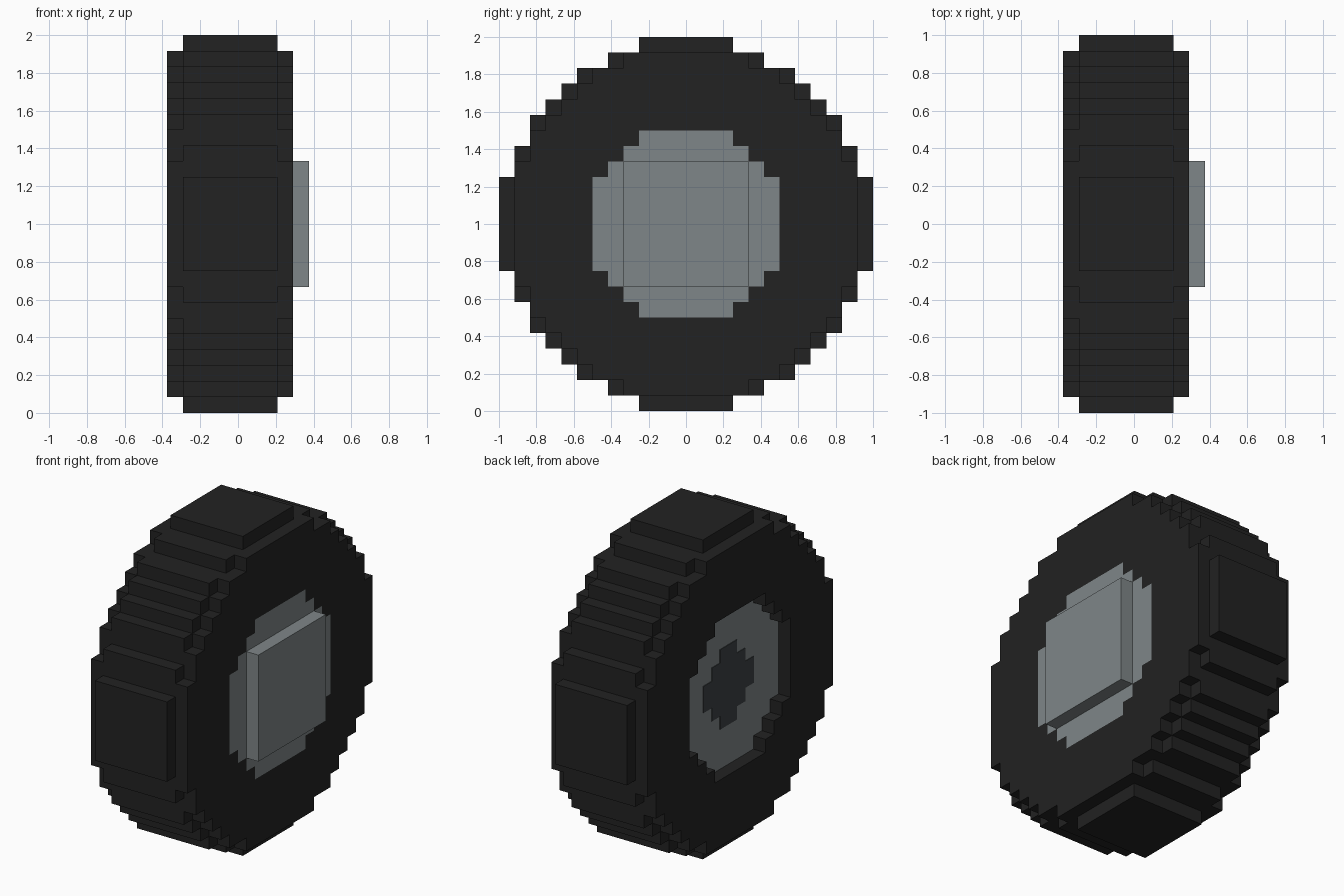
import bpy
import bmesh

cube = bpy.data.objects.get("Cube")
if cube:
    bpy.data.objects.remove(cube)

U = 2 / 24          # size of one block
BACK = -4.5 * U     # x of the inner side of the wheel


def material(name, rgb):
    mat = bpy.data.materials.new(name)
    mat.use_nodes = True
    color = (*rgb, 1)
    mat.diffuse_color = color
    mat.node_tree.nodes["Principled BSDF"].inputs["Base Color"].default_value = color
    return mat


rubber = material("black rubber", (0.016, 0.016, 0.016))
metal = material("grey metal", (0.212, 0.239, 0.246))
dark_metal = material("dark metal", (0.047, 0.054, 0.058))


def half_outline(widths):
    """Stepped half circle from top to bottom; widths run from the top row to the middle."""
    top = len(widths)
    points = [(0, top)]
    previous = 0
    for row, width in enumerate(widths + widths[::-1]):
        if width != previous:
            if row:
                points.append((previous, top - row))
            points.append((width, top - row))
        previous = width
    return points + [(previous, -top), (0, -top)]


def stepped_disc(name, mat, slabs, hole=None):
    """Extrude each (widths, first layer, last layer) slab along x and mirror it in y."""
    bm = bmesh.new()
    for widths, start, end in slabs:
        points = half_outline(widths)
        if hole:
            points += half_outline(hole)[::-1]
        verts = [bm.verts.new((BACK + start * U, y * U, 1 + z * U)) for y, z in points]
        face = bm.faces.new(verts)
        extruded = bmesh.ops.extrude_face_region(bm, geom=[face], use_keep_orig=True)["geom"]
        moved = [v for v in extruded if isinstance(v, bmesh.types.BMVert)]
        bmesh.ops.translate(bm, verts=moved, vec=((end - start) * U, 0, 0))
    bmesh.ops.recalc_face_normals(bm, faces=bm.faces)

    # Open the seam so the mirrored halves join cleanly
    seam = [f for f in bm.faces if all(abs(v.co.y) < U / 10 for v in f.verts)]
    bmesh.ops.delete(bm, geom=seam, context="FACES")

    mesh = bpy.data.meshes.new(name)
    bm.to_mesh(mesh)
    bm.free()
    mesh.materials.append(mat)
    obj = bpy.data.objects.new(name, mesh)
    bpy.context.collection.objects.link(obj)
    mirror = obj.modifiers.new("Mirror", "MIRROR")
    mirror.use_axis = (False, True, False)
    return obj


tread = [3, 5, 7, 8, 9, 10, 10, 11, 11, 12, 12, 12]
sidewall = [4, 6, 7, 8, 9, 10, 10, 11, 11, 11, 11]
rim = [3, 4, 5, 6, 6, 6]

# Tyre: wide tread between two smaller sidewalls
stepped_disc("tyre", rubber, [(sidewall, 0, 1), (tread, 1, 7), (sidewall, 7, 8)], hole=rim)

# Hub: recessed on the inner side, flush on the outer side
stepped_disc("hub", metal, [(rim, 1, 8)])

# Square cap standing out of the hub
stepped_disc("hub_cap", metal, [([4] * 4, 8, 9)])

# Dark axle socket on the recessed side
stepped_disc("axle_socket", dark_metal, [([1, 2, 3], 0.95, 1)])
